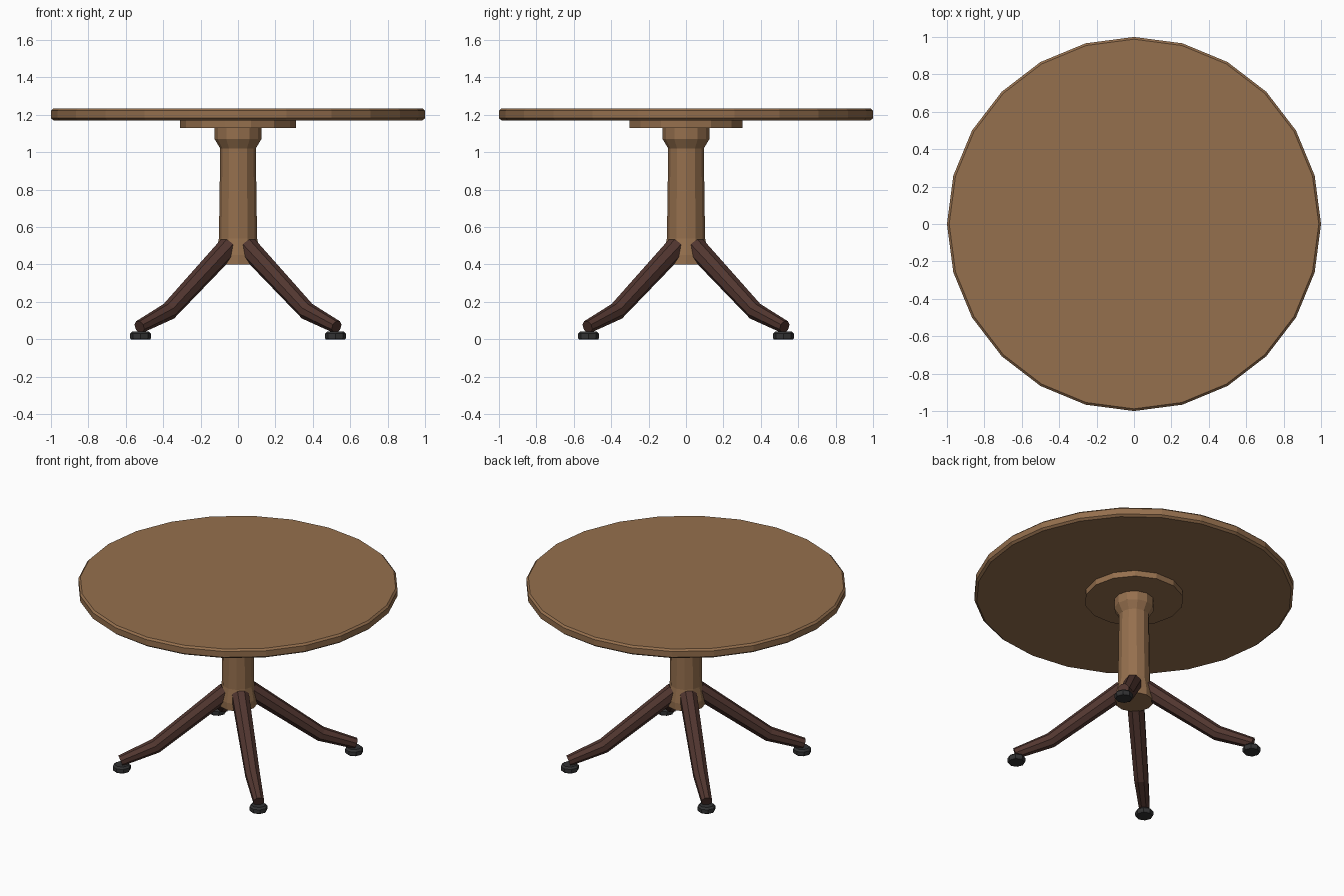
import bpy, bmesh, math
from mathutils import Vector

if "Cube" in bpy.data.objects:
    bpy.data.objects.remove(bpy.data.objects["Cube"])


def material(name, rgb):
    m = bpy.data.materials.new(name)
    m.diffuse_color = (*rgb, 1)
    m.use_nodes = True
    m.node_tree.nodes["Principled BSDF"].inputs["Base Color"].default_value = m.diffuse_color
    return m


WOOD = material("light wood", (0.30, 0.16, 0.075))
DARK = material("dark wood", (0.083, 0.037, 0.029))
RUBBER = material("black rubber", (0.032, 0.032, 0.033))


def skin_rings(name, rings, mat):
    """Join equal-sized rings of points into a closed, flat-shaded solid."""
    bm = bmesh.new()
    loops = [[bm.verts.new(p) for p in ring] for ring in rings]
    n = len(loops[0])
    for a, b in zip(loops, loops[1:]):
        for i in range(n):
            j = (i + 1) % n
            bm.faces.new((a[i], a[j], b[j], b[i]))
    bm.faces.new(loops[0][::-1])
    bm.faces.new(loops[-1])
    bmesh.ops.recalc_face_normals(bm, faces=bm.faces)
    me = bpy.data.meshes.new(name)
    bm.to_mesh(me)
    bm.free()
    me.materials.append(mat)
    ob = bpy.data.objects.new(name, me)
    bpy.context.collection.objects.link(ob)
    return ob


def lathe(name, profile, sides, mat, centre=(0, 0), turn=0.0):
    """Turn a (radius, height) profile around a vertical axis."""
    angles = [turn + math.tau * i / sides for i in range(sides)]
    rings = [[(centre[0] + r * math.cos(a), centre[1] + r * math.sin(a), z)
              for a in angles] for r, z in profile]
    return skin_rings(name, rings, mat)


def leg(name, path, heading, mat, sides=8):
    """Tapered tube through (reach, height, radius) points, in one heading."""
    out = Vector((math.cos(heading), math.sin(heading), 0))
    up = Vector((0, 0, 1))
    side = up.cross(out)
    pts = [out * r + up * z for r, z, _ in path]
    rings = []
    for i, p in enumerate(pts):
        before = (p - pts[i - 1]).normalized() if i else Vector()
        after = (pts[i + 1] - p).normalized() if i + 1 < len(pts) else Vector()
        normal = side.cross((before + after).normalized())
        ring = []
        for k in range(sides):
            a = math.tau * (k + 0.5) / sides
            ring.append(p + (side * math.cos(a) + normal * math.sin(a)) * path[i][2] * 1.04)
        rings.append(ring)
    return skin_rings(name, rings, mat)


# Round top with small chamfers
lathe("table_top", [(0.985, 1.17), (1.0, 1.182), (1.0, 1.222), (0.988, 1.234)], 24, WOOD)
# Mounting plate under the top
lathe("mounting_plate", [(0.31, 1.13), (0.31, 1.172)], 14, WOOD)
# Turned column with collar and flared base
lathe("column", [(0.12, 0.40), (0.12, 0.45), (0.102, 0.54), (0.095, 1.02),
                 (0.125, 1.07), (0.125, 1.132)], 12, WOOD)

# Four splayed legs on the diagonals, each with a foot pad
LEG_PATH = [(0.075, 0.492, 0.055), (0.523, 0.15, 0.046), (0.745, 0.066, 0.034)]
for i, label in enumerate(("back_right", "back_left", "front_left", "front_right")):
    heading = math.radians(45 + 90 * i)
    leg(label + "_leg", LEG_PATH, heading, DARK)
    spot = (0.737 * math.cos(heading), 0.737 * math.sin(heading))
    lathe(label + "_foot", [(0.052, 0), (0.057, 0.008), (0.057, 0.03), (0.045, 0.042)],
          8, RUBBER, spot)
